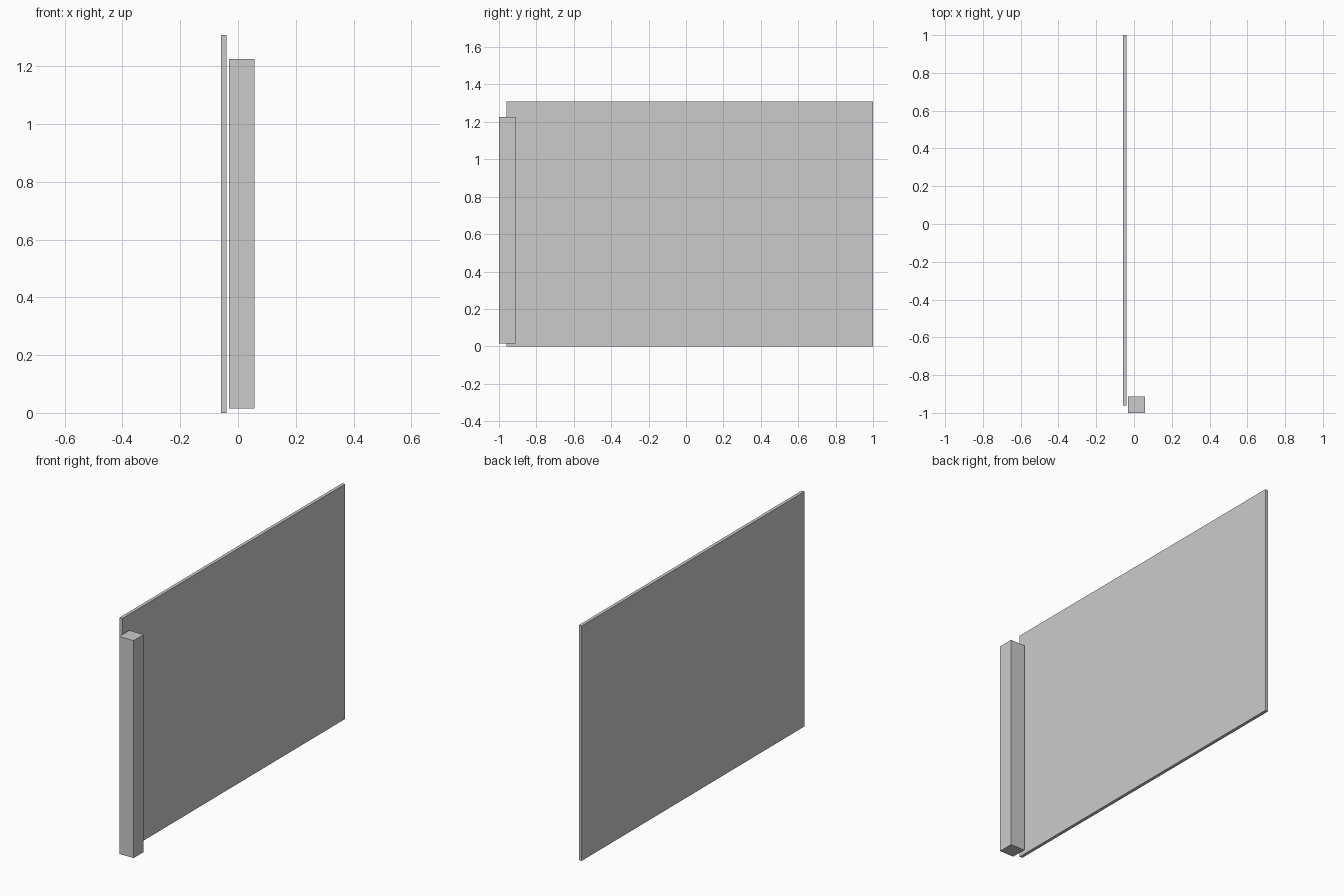
import bpy

if "Cube" in bpy.data.objects:
    bpy.data.objects.remove(bpy.data.objects["Cube"])


def box(name, lo, hi):
    """Axis-aligned box between two corners."""
    centre = [(a + b) / 2 for a, b in zip(lo, hi)]
    bpy.ops.mesh.primitive_cube_add(size=1, location=centre)
    ob = bpy.context.object
    ob.name = name
    ob.scale = [b - a for a, b in zip(lo, hi)]
    bpy.ops.object.transform_apply(location=False, rotation=False, scale=True)
    return ob


# Thin upright panel
box("panel", (-0.058, -0.96, 0.0), (-0.040, 1.0, 1.308))

# Square post standing just clear of the panel's front end
box("post", (-0.031, -1.0, 0.015), (0.057, -0.912, 1.226))
